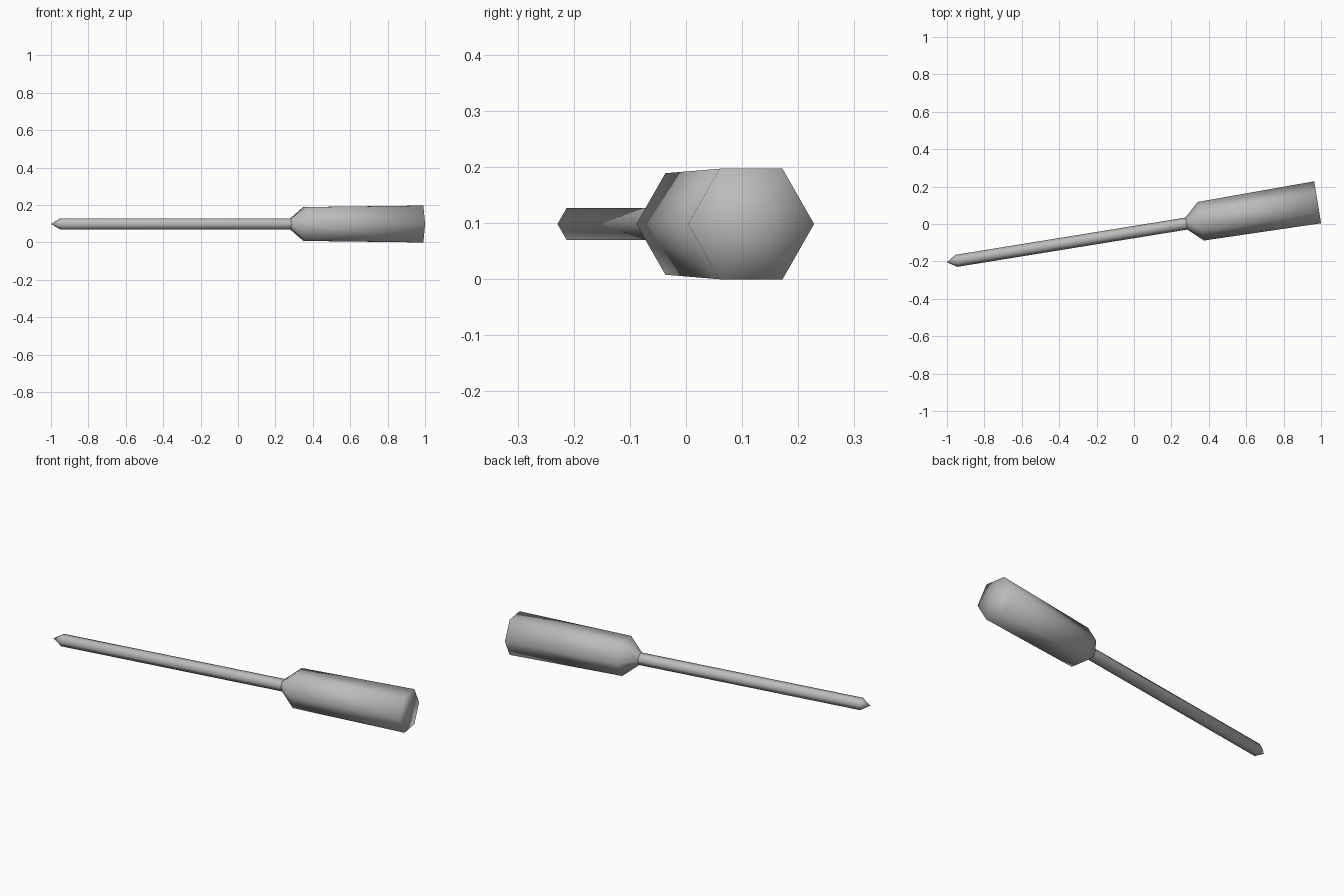
import bpy, bmesh, math

cube = bpy.data.objects.get("Cube")
if cube:
    bpy.data.objects.remove(cube, do_unlink=True)

SIDES = 6
HANDLE_END = (0.982, 0.116, 0.0985)
TILT = math.radians(9.2)


def material(name, rgb):
    mat = bpy.data.materials.new(name)
    mat.use_nodes = True
    mat.diffuse_color = (*rgb, 1)
    mat.node_tree.nodes["Principled BSDF"].inputs["Base Color"].default_value = (*rgb, 1)
    return mat


def hex_lathe(name, profile, mat):
    """Sweep (distance along axis, radius) stations; radius 0 makes a point."""
    bm = bmesh.new()
    rings = []
    for x, r in profile:
        count = SIDES if r else 1
        angles = [2 * math.pi * i / SIDES for i in range(count)]
        rings.append([bm.verts.new((x, r * math.cos(a), r * math.sin(a))) for a in angles])
    for a, b in zip(rings, rings[1:]):
        for i in range(SIDES):
            j = (i + 1) % SIDES
            corners = [a[i % len(a)], a[j % len(a)], b[j % len(b)], b[i % len(b)]]
            bm.faces.new(list(dict.fromkeys(corners)))
    bmesh.ops.recalc_face_normals(bm, faces=bm.faces)
    # The open shaft end needs its outward direction checked
    if sum(f.normal.dot(f.calc_center_median().yzx.zxy * 1) for f in bm.faces if abs(f.normal.x) < 0.5) < 0:
        bmesh.ops.reverse_faces(bm, faces=bm.faces)
    for face in bm.faces:
        face.smooth = True
    mesh = bpy.data.meshes.new(name)
    bm.to_mesh(mesh)
    bm.free()
    mesh.materials.append(mat)
    obj = bpy.data.objects.new(name, mesh)
    obj.location = HANDLE_END
    obj.rotation_euler.z = TILT
    bpy.context.collection.objects.link(obj)
    return obj


grey = material("plain grey", (0.5, 0.5, 0.5))

# Thin shaft with a pointed tip
hex_lathe("shaft", [(-2.008, 0), (-1.957, 0.0325), (-0.711, 0.0325)], grey)

# Handle with sloped shoulder, slight flare and flat end
hex_lathe("handle", [(-0.711, 0.0325), (-0.633, 0.1045), (0, 0.1137), (0, 0)], grey)
